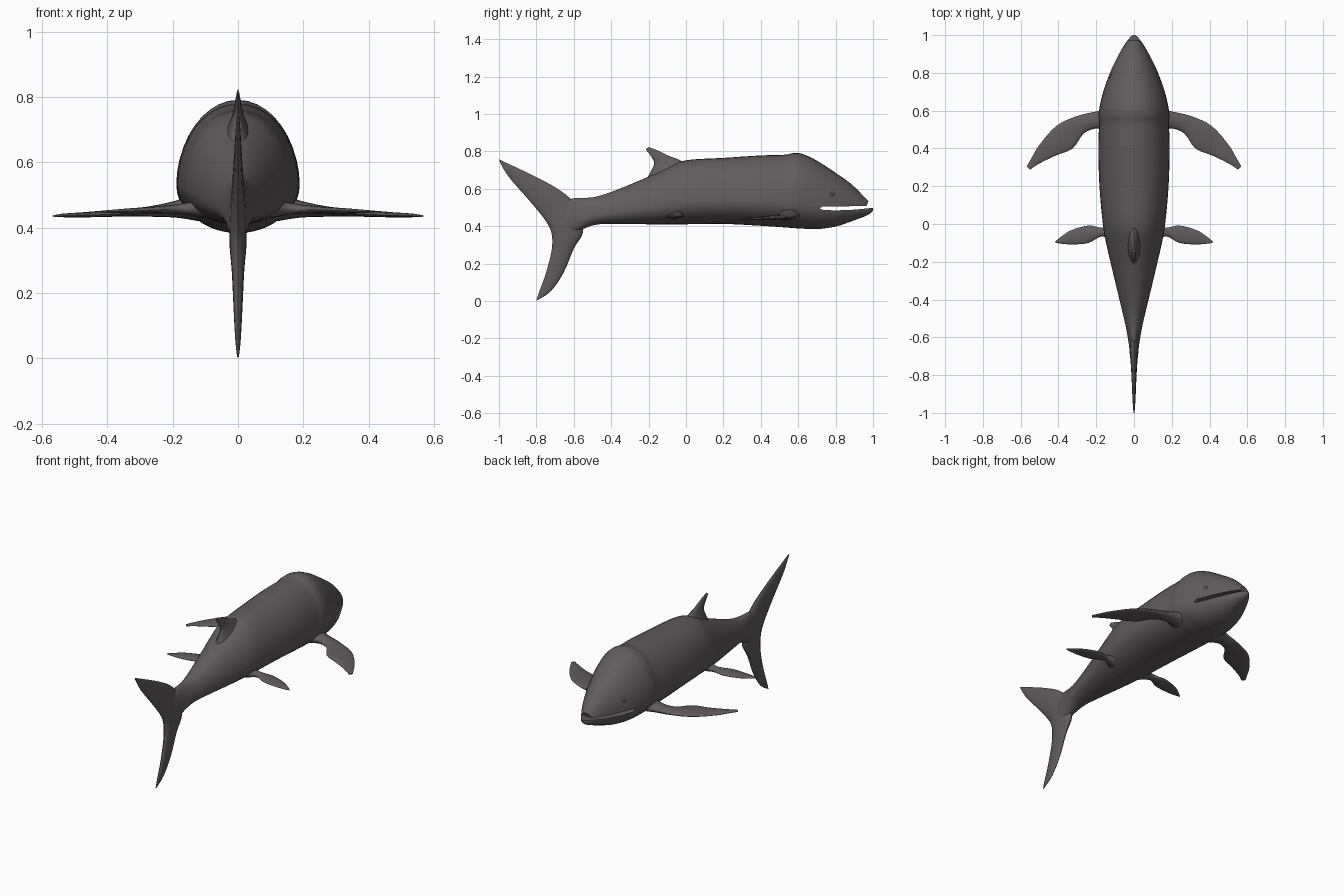
import bpy, bmesh, math
from mathutils import Vector

cube = bpy.data.objects.get("Cube")
if cube:
    bpy.data.objects.remove(cube, do_unlink=True)

skin = bpy.data.materials.new("dark grey skin")
skin.use_nodes = True
skin.diffuse_color = (0.12, 0.105, 0.11, 1)
skin.node_tree.nodes["Principled BSDF"].inputs["Base Color"].default_value = skin.diffuse_color


def spline(rows, steps):
    """Smooth a table of rows with a Catmull-Rom curve."""
    out = []
    for i in range(len(rows) - 1):
        quad = zip(rows[max(i - 1, 0)], rows[i], rows[i + 1], rows[min(i + 2, len(rows) - 1)])
        quad = list(quad)
        for s in range(steps):
            t = s / steps
            out.append([b + 0.5 * t * (c - a + t * (2 * a - 5 * b + 4 * c - d
                        + t * (3 * (b - c) + d - a))) for a, b, c, d in quad])
    return out + [list(rows[-1])]


def finish(name, bm):
    bmesh.ops.recalc_face_normals(bm, faces=bm.faces)
    mesh = bpy.data.meshes.new(name)
    bm.to_mesh(mesh)
    bm.free()
    mesh.materials.append(skin)
    obj = bpy.data.objects.new(name, mesh)
    bpy.context.collection.objects.link(obj)
    return obj


def smooth(obj):
    bpy.ops.object.select_all(action='DESELECT')
    obj.select_set(True)
    bpy.context.view_layer.objects.active = obj
    bpy.ops.object.shade_smooth_by_angle(angle=math.radians(45))


def loft(name, rings):
    """Skin closed rings of points and cap both ends."""
    bm = bmesh.new()
    loops = [[bm.verts.new(p) for p in ring] for ring in rings]
    n = len(loops[0])
    for a, b in zip(loops, loops[1:]):
        for i in range(n):
            j = (i + 1) % n
            bm.faces.new((a[i], a[j], b[j], b[i]))
    bm.faces.new(loops[0])
    bm.faces.new(loops[-1])
    return finish(name, bm)


def fin(name, rows, place, normal):
    """Rows: front edge (a, b), rear edge (a, b), height, half thickness."""
    rings = []
    for fa, fb, ra, rb, h, t in spline(rows, 4):
        front, rear = Vector(place(fa, fb, h)), Vector(place(ra, rb, h))
        mid, half = (front + rear) / 2, (front - rear) / 2
        angles = [2 * math.pi * k / 16 for k in range(16)]
        rings.append([mid + half * math.cos(u) + Vector(normal) * t * math.sin(u) for u in angles])
    obj = loft(name, rings)
    smooth(obj)


# Body: y, underside, back, half width
profile = [
    (-0.69, 0.40, 0.50, 0.017), (-0.62, 0.355, 0.545, 0.030), (-0.55, 0.385, 0.55, 0.042),
    (-0.48, 0.408, 0.558, 0.058), (-0.38, 0.412, 0.59, 0.082), (-0.2, 0.41, 0.665, 0.125),
    (-0.1, 0.41, 0.712, 0.148), (0.0, 0.41, 0.752, 0.165), (0.2, 0.412, 0.765, 0.183),
    (0.4, 0.402, 0.778, 0.189), (0.53, 0.393, 0.782, 0.185), (0.57, 0.39, 0.79, 0.188),
    (0.62, 0.387, 0.787, 0.182), (0.7, 0.384, 0.75, 0.163), (0.8, 0.398, 0.685, 0.128),
    (0.88, 0.424, 0.628, 0.090), (0.94, 0.446, 0.57, 0.056), (0.98, 0.464, 0.527, 0.028),
    (1.0, 0.482, 0.503, 0.008)]


def section(y, bottom, top, width):
    """Egg-shaped ring, widest low on the flank."""
    mid = bottom + 0.34 * (top - bottom)
    ring = []
    for k in range(40):
        u = 2 * math.pi * k / 40
        reach = (top if math.sin(u) > 0 else bottom) - mid
        ring.append((width * math.cos(u), y, mid + abs(math.sin(u)) * reach))
    return ring


body = loft("body", [section(*row) for row in spline(profile, 4)])

# Mouth: a thin wedge cut through the snout
wedge = [(0.715, 0.496), (0.73, 0.505), (0.85, 0.506), (0.965, 0.508), (0.978, 0.54),
         (1.05, 0.54), (1.05, 0.496), (0.98, 0.496), (0.9, 0.488), (0.8, 0.484), (0.73, 0.487)]
cutter = loft("mouth_cutter", [[(x, y, z) for y, z in wedge] for x in (-0.3, 0.3)])
cutter.hide_render = True
cut = body.modifiers.new("mouth", 'BOOLEAN')
cut.operation, cut.solver, cut.object = 'DIFFERENCE', 'EXACT', cutter
bpy.context.view_layer.objects.active = body
bpy.ops.object.modifier_apply(modifier=cut.name)
bpy.data.objects.remove(cutter, do_unlink=True)
smooth(body)

# Upright fins, drawn in the side plane
tail = [
    (-1.0, 0.757, -0.992, 0.735, 0, 0.003), (-0.91, 0.715, -0.945, 0.66, 0, 0.008),
    (-0.78, 0.652, -0.845, 0.545, 0, 0.013), (-0.66, 0.582, -0.77, 0.455, 0, 0.019),
    (-0.57, 0.49, -0.728, 0.39, 0, 0.025), (-0.55, 0.37, -0.715, 0.33, 0, 0.026),
    (-0.6, 0.28, -0.722, 0.25, 0, 0.019), (-0.655, 0.15, -0.755, 0.13, 0, 0.013),
    (-0.72, 0.055, -0.785, 0.05, 0, 0.008), (-0.78, 0.012, -0.8, 0.002, 0, 0.003)]
dorsal = [
    (0.03, 0.715, -0.22, 0.635, 0, 0.045), (-0.03, 0.752, -0.19, 0.69, 0, 0.024),
    (-0.09, 0.775, -0.17, 0.735, 0, 0.013), (-0.15, 0.804, -0.185, 0.77, 0, 0.008),
    (-0.2, 0.823, -0.215, 0.81, 0, 0.003)]
for name, rows in (("tail_fin", tail), ("dorsal_fin", dorsal)):
    fin(name, rows, lambda y, z, h: (h, y, z), (1, 0, 0))

# Paired fins, drawn from above and mirrored
pectoral = [
    (0.12, 0.62, 0.12, 0.47, 0.465, 0.045), (0.19, 0.598, 0.19, 0.505, 0.457, 0.026),
    (0.30, 0.572, 0.265, 0.48, 0.449, 0.015), (0.41, 0.52, 0.325, 0.40, 0.445, 0.011),
    (0.50, 0.42, 0.42, 0.36, 0.44, 0.008), (0.545, 0.345, 0.505, 0.318, 0.438, 0.006),
    (0.568, 0.305, 0.55, 0.288, 0.436, 0.003)]
pelvic = [
    (0.1, 0.0, 0.1, -0.11, 0.46, 0.03), (0.165, -0.02, 0.165, -0.065, 0.458, 0.017),
    (0.24, -0.008, 0.24, -0.1, 0.455, 0.011), (0.33, -0.032, 0.32, -0.108, 0.452, 0.008),
    (0.39, -0.07, 0.38, -0.105, 0.45, 0.005), (0.418, -0.094, 0.414, -0.1, 0.449, 0.002)]
for label, side in (("left", 1), ("right", -1)):
    for name, rows in (("pectoral", pectoral), ("pelvic", pelvic)):
        fin(f"{label}_{name}_fin", rows, lambda x, y, h: (side * x, y, h), (0, 0, 1))
    # Eye: small bead set into the cheek
    bm = bmesh.new()
    bmesh.ops.create_uvsphere(bm, u_segments=12, v_segments=8, radius=0.012)
    bmesh.ops.translate(bm, verts=bm.verts, vec=(side * 0.122, 0.78, 0.57))
    smooth(finish(f"{label}_eye", bm))
